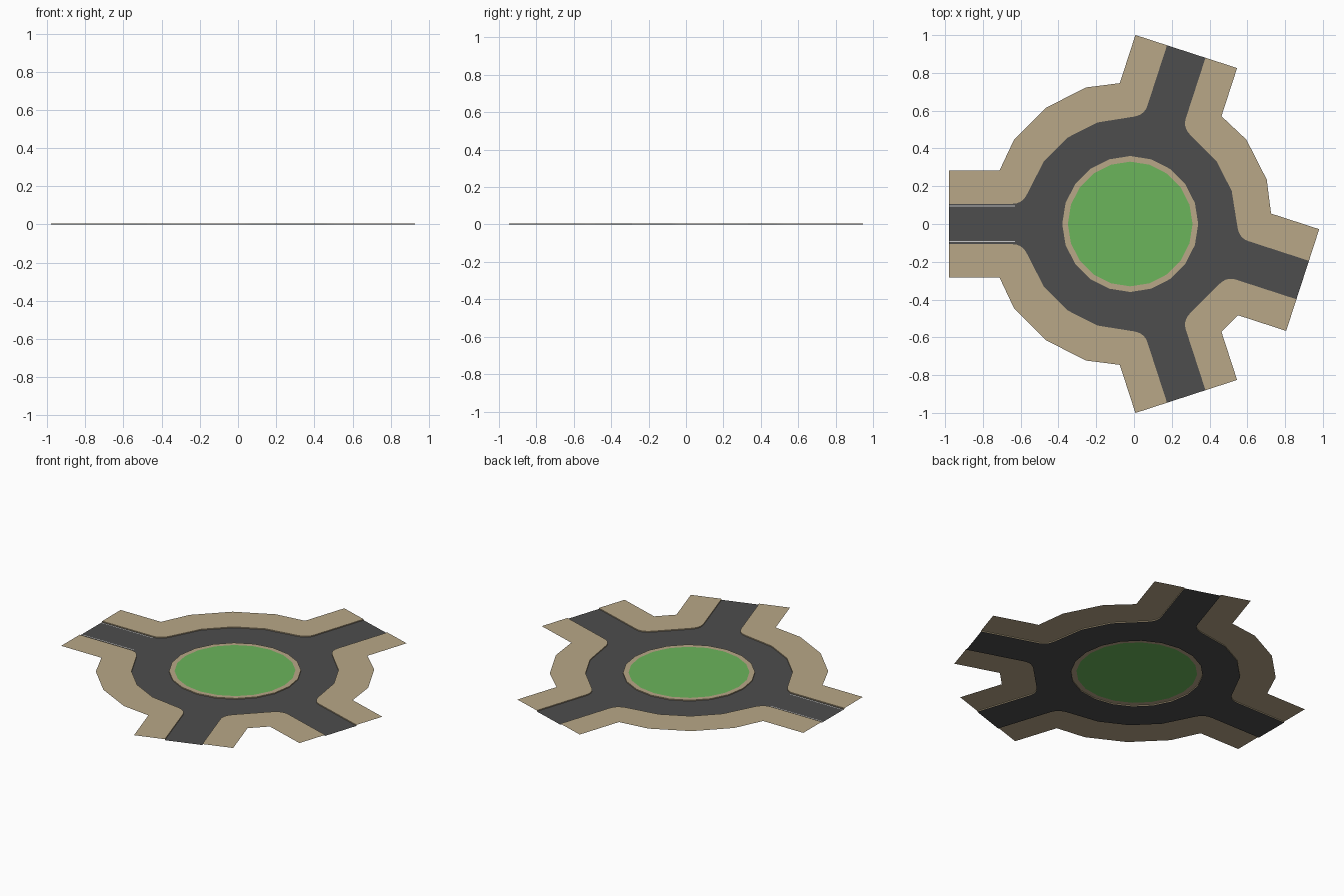
import bpy, bmesh, math
from mathutils import Vector, Matrix

if "Cube" in bpy.data.objects:
    bpy.data.objects.remove(bpy.data.objects["Cube"])

CX = -0.02                      # centre of the roundabout
LENGTH = 0.96                   # arm length from the centre
ROAD_R, WALK_R = 0.565, 0.76    # 20-sided rings
ROAD_W, WALK_W = 0.107, 0.283   # half widths of the arms
ISLAND_R, GRASS_R = 0.36, 0.33
TOP = 0.006                     # kerb height
ARMS = [72, 180, 288, 342]


def material(name, rgb):
    m = bpy.data.materials.new(name)
    m.diffuse_color = (*rgb, 1)
    m.use_nodes = True
    m.node_tree.nodes["Principled BSDF"].inputs["Base Color"].default_value = m.diffuse_color
    return m


asphalt = material("asphalt", (0.075, 0.075, 0.075))
paving = material("paving", (0.479, 0.386, 0.242))
grass = material("grass", (0.145, 0.46, 0.105))
paint = material("line_paint", (0.6, 0.6, 0.6))


def finish(name, bm, mat):
    me = bpy.data.meshes.new(name)
    bm.to_mesh(me)
    bm.free()
    me.materials.append(mat)
    ob = bpy.data.objects.new(name, me)
    bpy.context.collection.objects.link(ob)
    return ob


def local(angle, u, v):
    """Point u along an arm and v to its left."""
    a = math.radians(angle)
    return (CX + u * math.cos(a) - v * math.sin(a), u * math.sin(a) + v * math.cos(a))


def ring_points(r, start, stop):
    """Ring corners strictly inside the two arms."""
    return [local(d, r, 0) for d in range(start + 36, stop - 35, 18)]


def fillet(angle, side):
    """Rounded road corner, from the arm towards the ring."""
    p0, p1, p2 = Vector((0.622, ROAD_W)), Vector((0.572, ROAD_W)), Vector((0.546, 0.158))
    pts = []
    for i in range(6):
        t = i / 5
        p = p0 * (1 - t) ** 2 + p1 * 2 * t * (1 - t) + p2 * t * t
        pts.append(local(angle, p.x, side * p.y))
    return pts


def circle(r, n=20):
    return [local(360 * i / n, r, 0) for i in range(n)]


def fill(bm, loops, z):
    """Flat face between closed loops; later loops are holes."""
    edges = []
    for pts in loops:
        vs = [bm.verts.new((x, y, z)) for x, y in pts]
        edges += [bm.edges.new((vs[i - 1], vs[i])) for i in range(len(vs))]
    bmesh.ops.triangle_fill(bm, edges=edges, use_beauty=True, use_dissolve=False)
    for f in bm.faces:
        f.normal_update()
        if f.normal.z < 0:
            f.normal_flip()


def wall(bm, pts, z0, z1, closed=False):
    """Kerb face along a path."""
    rows = [(bm.verts.new((x, y, z0)), bm.verts.new((x, y, z1))) for x, y in pts]
    pairs = list(zip(rows, rows[1:] + rows[:1])) if closed else list(zip(rows, rows[1:]))
    for a, b in pairs:
        bm.faces.new((a[0], b[0], b[1], a[1]))


# Pavements between neighbouring arms, with the road outline collected on the way
road_outline = []
for i, a in enumerate(ARMS):
    b = ARMS[(i + 1) % len(ARMS)]
    b_full = b if b > a else b + 360
    inner = ([local(a, LENGTH, ROAD_W)] + fillet(a, 1) + ring_points(ROAD_R, a, b_full)
             + fillet(b, -1)[::-1] + [local(b, LENGTH, -ROAD_W)])
    outer = ([local(a, LENGTH, WALK_W), local(a, 0.692, WALK_W)]
             + ring_points(WALK_R, a, b_full)
             + [local(b, 0.692, -WALK_W), local(b, LENGTH, -WALK_W)])
    road_outline += inner
    bm = bmesh.new()
    fill(bm, [inner + outer[::-1]], TOP)
    wall(bm, inner[::-1], 0, TOP)
    finish(f"pavement_{i + 1}", bm, paving)

# Road surface with a hole for the island
bm = bmesh.new()
fill(bm, [road_outline, circle(ISLAND_R)], 0)
finish("road", bm, asphalt)

# Island kerb ring
bm = bmesh.new()
fill(bm, [circle(ISLAND_R), circle(GRASS_R)], TOP)
wall(bm, circle(ISLAND_R), 0, TOP, closed=True)
finish("island_kerb", bm, paving)

# Island lawn
bm = bmesh.new()
bm.faces.new([bm.verts.new((x, y, TOP)) for x, y in circle(GRASS_R)])
finish("island_lawn", bm, grass)

# Thin edge lines on the left arm
for name, v in (("edge_line_north", -0.095), ("edge_line_south", 0.092)):
    bm = bmesh.new()
    corners = [(0.61, v - 0.002), (LENGTH, v - 0.002), (LENGTH, v + 0.002), (0.61, v + 0.002)]
    bm.faces.new([bm.verts.new((*local(180, p, q), 0.002)) for p, q in corners])
    finish(name, bm, paint)
